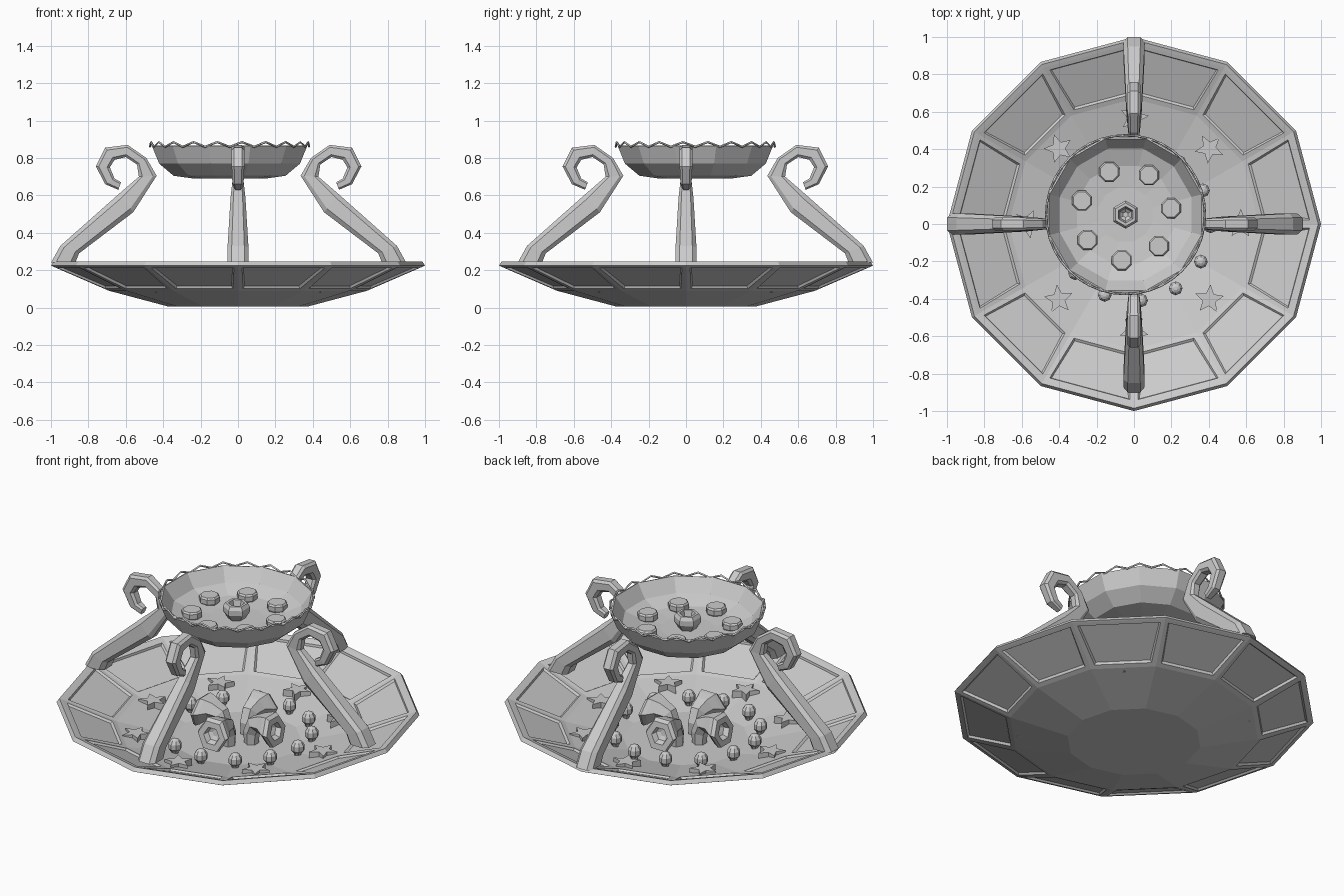
import bpy, bmesh
from math import sin, cos, pi, radians, atan2
from mathutils import Vector, Matrix

cube = bpy.data.objects.get("Cube")
if cube:
    bpy.data.objects.remove(cube)

grey = bpy.data.materials.new("plain_grey")
grey.use_nodes = True
COLOUR = (0.6, 0.6, 0.6, 1)
grey.diffuse_color = COLOUR
grey.node_tree.nodes["Principled BSDF"].inputs["Base Color"].default_value = COLOUR


def ring(r, z, sides, turn=0.0):
    return [Vector((r * cos(turn + 2 * pi * i / sides), r * sin(turn + 2 * pi * i / sides), z))
            for i in range(sides)]


def loft(name, rings, place=Matrix(), detail=None):
    """Skin a stack of equal rings and cap both ends."""
    bm = bmesh.new()
    rows = [[bm.verts.new(p) for p in row] for row in rings]
    n = len(rows[0])
    for a, b in zip(rows, rows[1:]):
        for i in range(n):
            bm.faces.new((a[i], a[(i + 1) % n], b[(i + 1) % n], b[i]))
    bm.faces.new(rows[0])
    bm.faces.new(rows[-1])
    bmesh.ops.recalc_face_normals(bm, faces=bm.faces)
    if detail:
        detail(bm)
    mesh = bpy.data.meshes.new(name)
    bm.to_mesh(mesh)
    bm.free()
    mesh.materials.append(grey)
    obj = bpy.data.objects.new(name, mesh)
    obj.matrix_world = place
    bpy.context.collection.objects.link(obj)
    return obj


def turned(name, profile, sides, turn=0.0, at=(0, 0, 0), detail=None):
    return loft(name, [ring(r, z, sides, turn) for r, z in profile],
                Matrix.Translation(at), detail)


def spin(angle):
    return Matrix.Rotation(angle, 4, "Z")


# Basin with sunken panels inside and out
def cut_panels(bm):
    walls = [f for f in bm.faces
             if 0.7 < f.calc_center_median().xy.length < 0.9]
    bmesh.ops.inset_individual(bm, faces=walls, thickness=0.035)
    bmesh.ops.inset_individual(bm, faces=walls, thickness=0.012, depth=-0.012)


turned("basin", [(0.37, 0.005), (0.69, 0.09), (0.99, 0.22), (1.0, 0.225), (0.985, 0.247),
                 (0.965, 0.24), (0.67, 0.122), (0.35, 0.045)], 12, detail=cut_panels)

# Four scrolled arms: outer and inner edge of the side outline, with half width
SCROLL = [((0.82, 0.24), (0.95, 0.24), 0.056), ((0.80, 0.29), (0.90, 0.33), 0.056),
          ((0.51, 0.51), (0.59, 0.605), 0.04), ((0.385, 0.705), (0.48, 0.70), 0.027),
          ((0.44, 0.80), (0.49, 0.765), 0.03), ((0.54, 0.87), (0.55, 0.805), 0.034),
          ((0.66, 0.855), (0.61, 0.79), 0.034), ((0.71, 0.755), (0.635, 0.75), 0.034),
          ((0.66, 0.66), (0.61, 0.69), 0.03), ((0.59, 0.63), (0.575, 0.67), 0.022)]
CHAMFER = [(1, 0.6), (0.6, 1), (-0.6, 1), (-1, 0.6),
           (-1, -0.6), (-0.6, -1), (0.6, -1), (1, -0.6)]


def arm_rings():
    rows = []
    for (ox, oz), (ix, iz), w in SCROLL:
        mid = Vector((ox + ix, 0, oz + iz)) / 2
        half = Vector((ox - ix, 0, oz - iz)) / 2
        rows.append([mid + half * v + Vector((0, w * u, 0)) for u, v in CHAMFER])
    return rows


for side, angle, shift in (("left", 0, (-0.05, 0, 0)), ("back", pi / 2, (0, 0.05, 0)),
                           ("right", pi, (-0.05, 0, 0)), ("front", -pi / 2, (0, 0.05, 0))):
    loft(side + "_scroll_arm", arm_rings(), Matrix.Translation(shift) @ spin(angle))

# Upper bowl with its zigzag trim
BOWL = Vector((-0.045, 0.05, 0))
turned("upper_bowl", [(0.2, 0.69), (0.31, 0.705), (0.39, 0.77), (0.43, 0.865), (0.42, 0.868),
                      (0.365, 0.79), (0.27, 0.755), (0.15, 0.745)], 12, pi / 12, BOWL)

trim = bpy.data.curves.new("rim_trim", "CURVE")
trim.dimensions = "3D"
trim.bevel_depth = 0.006
trim.bevel_resolution = 0
line = trim.splines.new("POLY")
PEAKS = 20
line.points.add(PEAKS * 2 - 1)
for i, p in enumerate(line.points):
    a = pi * i / PEAKS
    p.co = (0.425 * cos(a), 0.425 * sin(a), 0.885 if i % 2 else 0.86, 1)
line.use_cyclic_u = True
trim.materials.append(grey)
trim_obj = bpy.data.objects.new("rim_trim", trim)
trim_obj.location = BOWL
bpy.context.collection.objects.link(trim_obj)

# Bowl contents: a hexagonal cup ringed by seven discs
turned("centre_cup", [(0.045, 0.74), (0.075, 0.785), (0.075, 0.815), (0.062, 0.835),
                      (0.045, 0.835), (0.035, 0.80), (0.015, 0.785)], 6, pi / 6, BOWL)
for i in range(7):
    a = radians(8) + 2 * pi * i / 7
    at = BOWL + Vector((0.245 * cos(a), 0.245 * sin(a), 0))
    turned("bowl_disc", [(0.05, 0.745), (0.058, 0.76), (0.058, 0.785), (0.05, 0.795)], 8, pi / 8, at)

# Ring of knobs on the basin floor
for i in range(13):
    a = radians(26) + 2 * pi * i / 13
    turned("floor_knob", [(0.015, 0.05), (0.022, 0.072), (0.037, 0.09), (0.037, 0.12),
                          (0.024, 0.14), (0.01, 0.147)], 8, 0, (0.41 * cos(a), 0.41 * sin(a), 0))

# Stars on the basin slope
for i in range(8):
    star = [[Vector((r * cos(pi * k / 5), r * sin(pi * k / 5), z))
             for k, r in enumerate([0.08, 0.036] * 5)] for z in (0.08, 0.128)]
    loft("floor_star", star, spin(i * pi / 4) @ Matrix.Translation((0.57, 0, 0)) @ spin(0.3 + i))

# Four bent trumpets facing outward: radius along, height, size, lean
TRUMPET = [(0.09, 0.03, 0.04, 0), (0.09, 0.11, 0.045, 0.15), (0.115, 0.165, 0.05, 0.8),
           (0.17, 0.175, 0.065, 1.3), (0.21, 0.165, 0.09, 1.4), (0.235, 0.16, 0.1, 1.4),
           (0.255, 0.155, 0.09, 1.4), (0.255, 0.155, 0.052, 1.4), (0.225, 0.158, 0.042, 1.4),
           (0.215, 0.16, 0.02, 1.4)]
for q in range(4):
    rows = [[Matrix.Translation((x, 0, z)) @ Matrix.Rotation(lean, 4, "Y") @ p
             for p in ring(r, 0, 6, pi / 6)] for x, z, r, lean in TRUMPET]
    loft("floor_trumpet", rows, spin(q * pi / 2))
